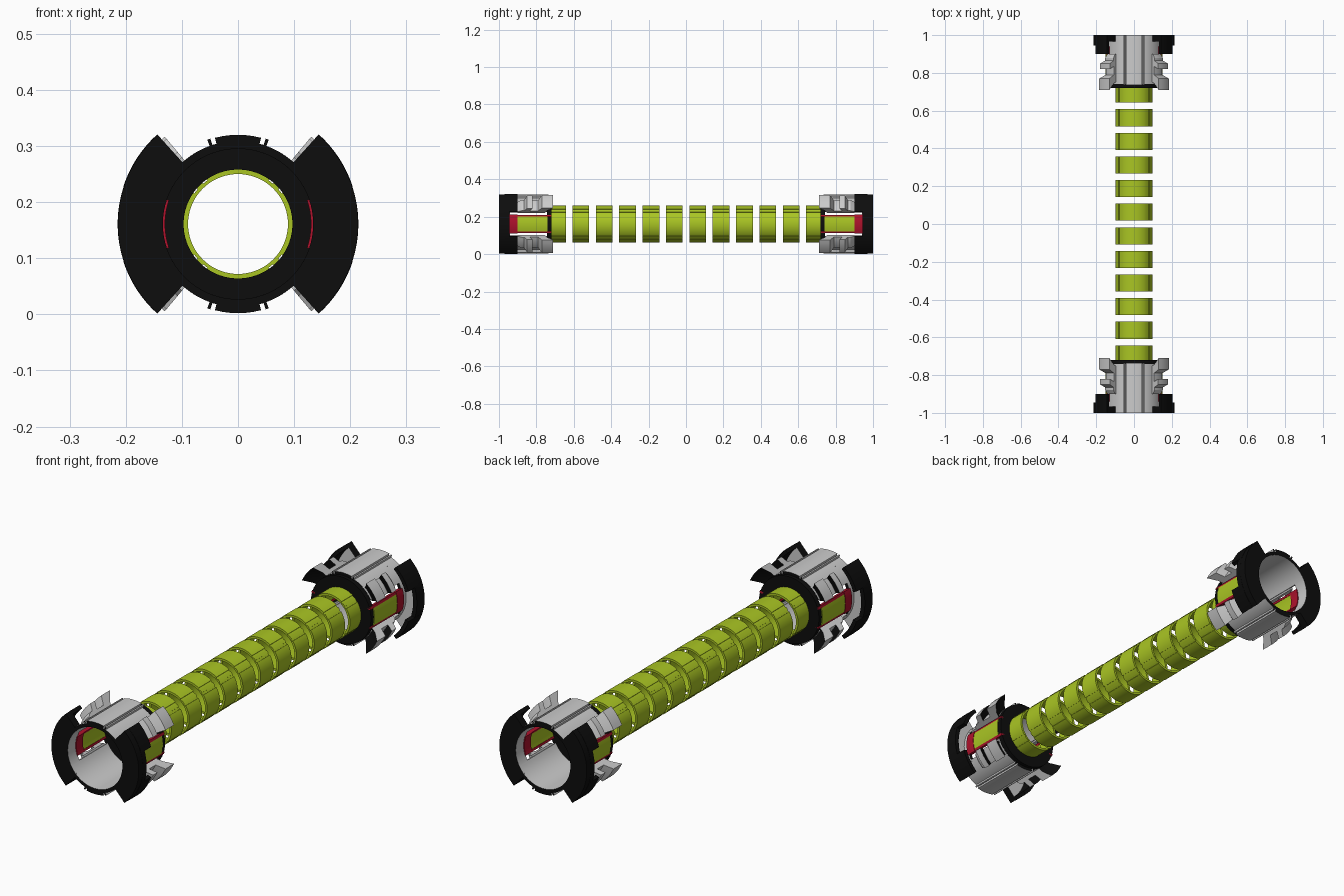
import bpy, bmesh, math
from mathutils import Vector

if "Cube" in bpy.data.objects:
    bpy.data.objects.remove(bpy.data.objects["Cube"])

CZ = 0.161  # height of the long axis


def mat(name, rgb):
    m = bpy.data.materials.new(name)
    m.diffuse_color = (*rgb, 1)
    m.use_nodes = True
    m.node_tree.nodes["Principled BSDF"].inputs["Base Color"].default_value = m.diffuse_color
    return m


BLACK = mat("black", (0.004, 0.004, 0.004))
GREY = mat("light grey", (0.6, 0.6, 0.6))
GREEN = mat("lime green", (0.40, 0.56, 0.017))
RED = mat("red", (0.42, 0.006, 0.025))


def sweep(name, profile, a0, a1, mats, rule=None, step=5):
    """Sweep a closed (y, radius) outline about the long axis, from a0 to a1 degrees."""
    full = a1 - a0 >= 360
    n = max(1, round((a1 - a0) / step))
    bm = bmesh.new()
    rows = []
    for i in range(n if full else n + 1):
        a = math.radians(a0 + (a1 - a0) * i / n)
        rows.append([bm.verts.new((r * math.cos(a), y, CZ + r * math.sin(a)))
                     for y, r in profile])
    k = len(profile)
    for i in range(n):
        p, q = rows[i], rows[(i + 1) % len(rows)]
        for j in range(k):
            bm.faces.new((p[j], p[(j + 1) % k], q[(j + 1) % k], q[j]))
    if not full:
        bm.faces.new(rows[0])
        bm.faces.new(rows[-1])
    bmesh.ops.recalc_face_normals(bm, faces=bm.faces)
    if rule:
        for f in bm.faces:
            f.material_index = rule(f)
    me = bpy.data.meshes.new(name)
    bm.to_mesh(me)
    bm.free()
    for m in mats:
        me.materials.append(m)
    ob = bpy.data.objects.new(name, me)
    bpy.context.collection.objects.link(ob)
    bpy.context.view_layer.objects.active = ob
    ob.select_set(True)
    bpy.ops.object.shade_smooth_by_angle(angle=math.radians(30))
    ob.select_set(False)
    return ob


def band(y0, y1, r0, r1):
    return [(y0, r0), (y1, r0), (y1, r1), (y0, r1)]


# Row of tube rings, each with raised pads and narrow diagonal ribs
for i in range(12):
    y = -0.6875 + 0.125 * i
    y0, y1 = y - 0.045, y + 0.045
    sweep("tube_ring", band(y0, y1, 0.089, 0.095), 0, 360, [GREEN])
    for q in range(0, 360, 90):
        sweep("ring_pad", band(y0, y1, 0.094, 0.099), q - 35, q + 35, [GREEN])
        sweep("ring_rib", band(y0, y1, 0.094, 0.098), q + 41, q + 49, [GREEN], step=4)


def connector(s):
    """One end connector; s is -1 for the front end and 1 for the back end."""
    def ends(y0, y1, r0, r1):
        return band(s * y0, s * y1, r0, r1)

    def end_black(f):
        return 0 if abs(f.normal.y) > 0.7 else 1

    def inward_black(f):
        return 0 if f.normal.y * s < -0.3 else 1

    def outward_black(f):
        return 1 if f.normal.y * s < -0.7 else 0

    # Collars closing the sleeve at both ends
    sweep("inner_collar", ends(0.72, 0.742, 0.097, 0.147), 0, 360, [BLACK])
    sweep("outer_collar", ends(0.94, 1.0, 0.134, 0.148), 0, 360, [BLACK, GREY],
          lambda f: 1 if f.calc_center_median().xz.length < 0 else end_black(f))

    for base in (0, 180):
        # Sleeve shell above and below, with saddle and grooved edges
        sweep("sleeve_shell", ends(0.742, 0.995, 0.134, 0.148),
              base + 28, base + 152, [BLACK, GREY], end_black)
        sweep("sleeve_saddle", ends(0.735, 1.0, 0.146, 0.159),
              base + 75, base + 105, [BLACK, GREY], end_black)
        for a in (70, 108):
            sweep("saddle_ridge", ends(0.735, 1.0, 0.146, 0.160),
                  base + a, base + a + 2, [BLACK, GREY], end_black, 2)

        # Side wing: plate with deep rim, shallow in the middle
        sweep("wing_plate", ends(0.965, 1.0, 0.146, 0.214),
              base - 48, base + 48, [BLACK, GREY], outward_black, 4)
        sweep("wing_rim_middle", ends(0.945, 0.97, 0.196, 0.2145),
              base - 18, base + 18, [BLACK], step=4)
        for a in (-48, 18):
            sweep("wing_rim", ends(0.90, 0.97, 0.198, 0.215),
                  base + a, base + a + 30, [BLACK], step=4)

        # Barbed clips on the diagonals
        barb = [(0.90, 0.140), (0.90, 0.155), (0.88, 0.168), (0.865, 0.168),
                (0.85, 0.198), (0.82, 0.198), (0.835, 0.165), (0.79, 0.165),
                (0.77, 0.203), (0.71, 0.203), (0.745, 0.165), (0.755, 0.140)]
        for a in (-50, 25):
            sweep("barbed_clip", [(s * y, r) for y, r in barb],
                  base + a, base + a + 25, [BLACK, GREY], inward_black)

        # Red frame and lime tongue in the side window
        sweep("red_end_block", ends(0.90, 0.945, 0.130, 0.152),
              base - 19, base + 19, [RED])
        for a in (-19, 15):
            sweep("red_edge_bar", ends(0.72, 0.91, 0.132, 0.150),
                  base + a, base + a + 4, [RED], step=4)
        sweep("lime_tongue", ends(0.74, 0.90, 0.134, 0.150),
              base - 15, base + 15, [GREEN])


for side in (-1, 1):
    connector(side)
